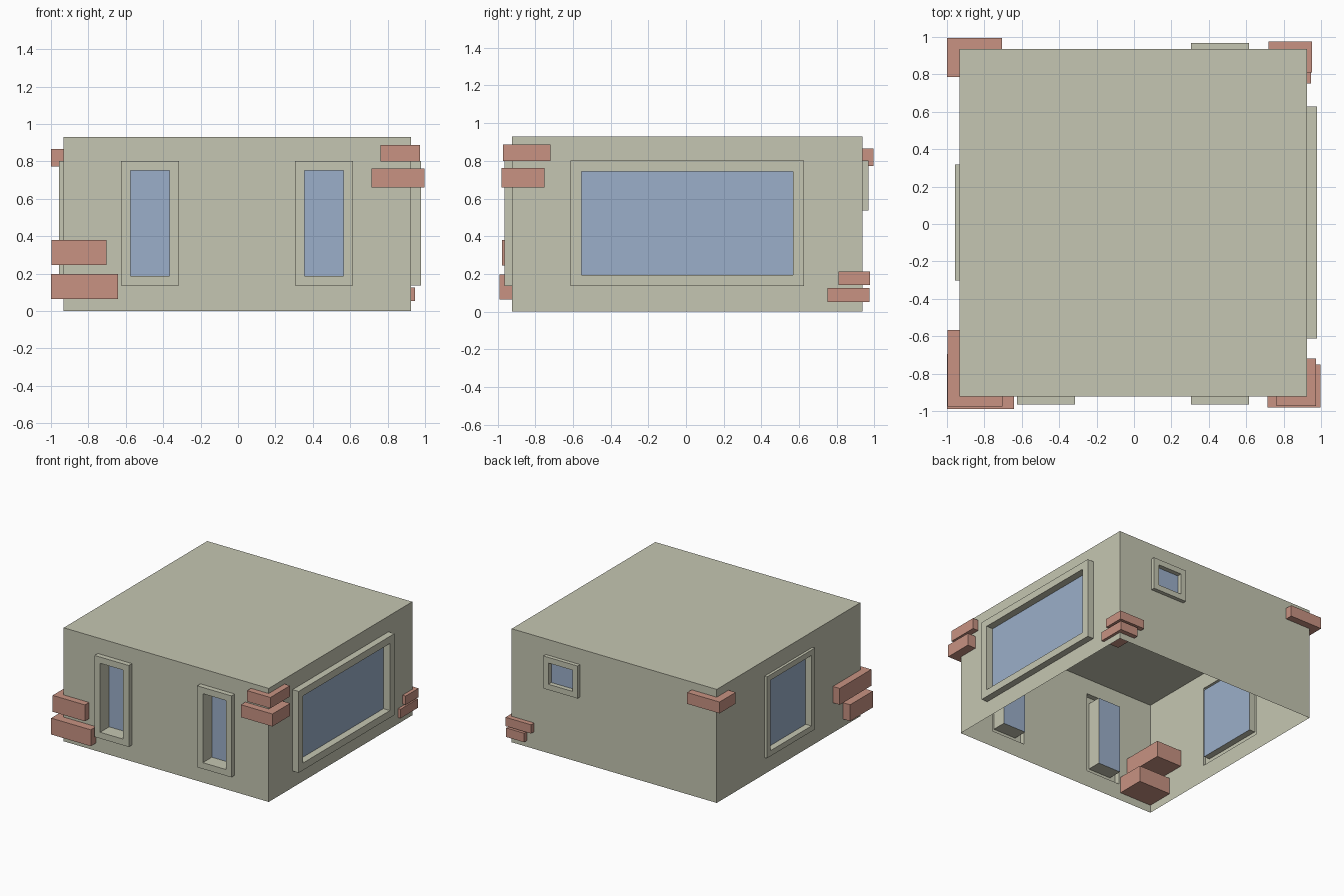
import bpy, bmesh
from math import pi
from mathutils import Matrix, Vector

if "Cube" in bpy.data.objects:
    bpy.data.objects.remove(bpy.data.objects["Cube"])

H, TOP = 0.929, 0.93                  # half width and height of the shell
CENTRE = Vector((-0.005, 0.007, 0))


def material(name, rgb):
    m = bpy.data.materials.new(name)
    m.diffuse_color = (*rgb, 1)
    m.use_nodes = True
    m.node_tree.nodes["Principled BSDF"].inputs["Base Color"].default_value = m.diffuse_color
    return m


PLASTER = material("plaster", (0.56, 0.565, 0.445))
BRICK = material("brick", (0.58, 0.29, 0.225))
GLASS = material("glass", (0.33, 0.43, 0.585))


def finish(bm, name, mat):
    bmesh.ops.remove_doubles(bm, verts=bm.verts, dist=1e-5)
    me = bpy.data.meshes.new(name)
    bm.to_mesh(me)
    bm.free()
    me.materials.append(mat)
    ob = bpy.data.objects.new(name, me)
    bpy.context.collection.objects.link(ob)
    return ob


def rect(bm, turn, r, out):
    """Rectangle (u0, u1, z0, z1) on wall number `turn`, pushed out from it."""
    rot = Matrix.Rotation(turn * pi / 2, 3, 'Z')
    u0, u1, z0, z1 = r
    return [bm.verts.new(rot @ Vector((u, -H - out, z)) + CENTRE)
            for u, z in ((u0, z0), (u1, z0), (u1, z1), (u0, z1))]


def ring(bm, a, b):
    for i in range(4):
        j = (i + 1) % 4
        bm.faces.new((a[i], a[j], b[j], b[i]))


# name, wall turn, wall panel span, opening, frame width, protrusion, glass inset
windows = [
    ("front_left_window", 0, (-H, 0), (-0.62, -0.31, 0.135, 0.802), 0.051, 0.042, 0.075),
    ("front_right_window", 0, (0, H), (0.31, 0.62, 0.135, 0.802), 0.051, 0.042, 0.075),
    ("right_window", 1, (-H, H), (-0.62, 0.62, 0.135, 0.802), 0.059, 0.055, 0.004),
    ("back_window", 2, (-H, H), (-0.62, -0.31, 0.536, 0.802), 0.046, 0.032, 0.006),
    ("left_window", 3, (-H, H), (-0.31, 0.31, 0.135, 0.802), 0.045, 0.022, 0.03),
]

shell = bmesh.new()
for name, turn, (a, b), hole, w, out, inset in windows:
    # wall panel around the opening
    ring(shell, rect(shell, turn, (a, b, 0, TOP), 0), rect(shell, turn, hole, 0))
    inner = (hole[0] + w, hole[1] - w, hole[2] + w, hole[3] - w)
    # raised frame with its reveal
    bm = bmesh.new()
    loops = [rect(bm, turn, hole, 0), rect(bm, turn, hole, out),
             rect(bm, turn, inner, out), rect(bm, turn, inner, -inset)]
    for p, q in zip(loops, loops[1:]):
        ring(bm, p, q)
    finish(bm, name + "_frame", PLASTER)
    # glass pane
    bm = bmesh.new()
    bm.faces.new(rect(bm, turn, inner, -inset))
    finish(bm, name + "_glass", GLASS)

# flat roof closing the shell, open underneath
shell.faces.new([shell.verts.new(Vector((x * H, y * H, TOP)) + CENTRE)
                 for x, y in ((-1, -1), (1, -1), (1, 1), (-1, 1))])
finish(shell, "walls_and_roof", PLASTER)

# exposed corner bricks: x range, y range, z range
bricks = {
    "front_right_upper_brick": ((0.763, 0.974), (-0.972, -0.718), (0.799, 0.888)),
    "front_right_lower_brick": ((0.713, 0.998), (-0.98, -0.75), (0.66, 0.762)),
    "front_left_upper_brick": ((-0.996, -0.704), (-0.976, -0.567), (0.246, 0.38)),
    "front_left_lower_brick": ((-1.0, -0.641), (-0.99, -0.696), (0.064, 0.198)),
    "back_left_brick": ((-1.0, -0.706), (0.785, 0.994), (0.773, 0.866)),
    "back_right_upper_brick": ((0.72, 0.952), (0.81, 0.977), (0.141, 0.213)),
    "back_right_lower_brick": ((0.784, 0.947), (0.75, 0.975), (0.052, 0.126)),
}
for name, spans in bricks.items():
    bm = bmesh.new()
    size = Vector([b - a for a, b in spans])
    mid = Vector([(a + b) / 2 for a, b in spans])
    bmesh.ops.create_cube(bm, size=1, matrix=Matrix.Translation(mid) @ Matrix.Diagonal((*size, 1)))
    finish(bm, name, BRICK)
